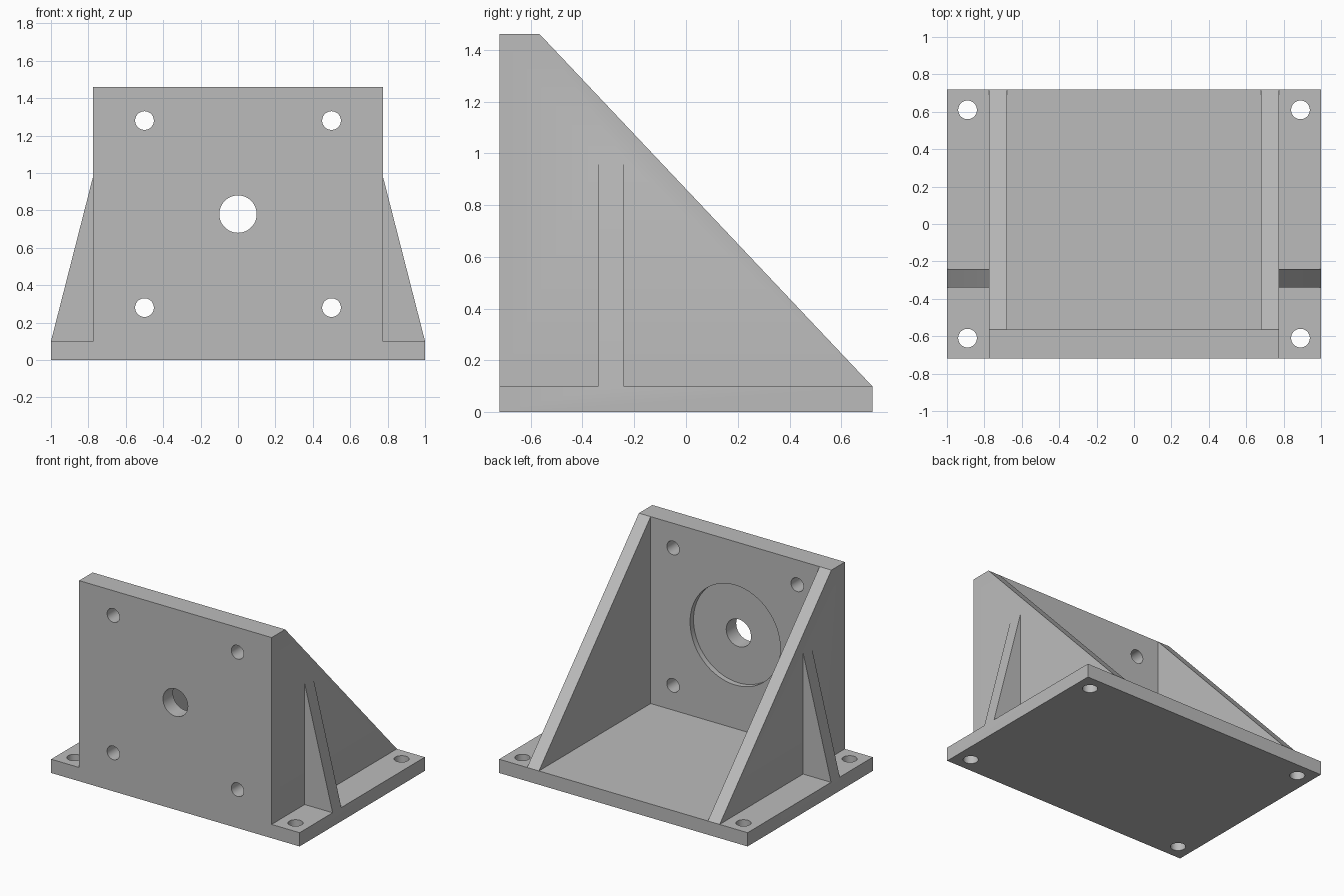
import bpy
import bmesh
import math
from mathutils import Matrix, Vector

cube = bpy.data.objects.get("Cube")
if cube:
    bpy.data.objects.remove(cube)

# Overall dimensions
HALF_X, HALF_Y, BASE_T = 1.0, 0.72, 0.1
PLATE_X, PLATE_BACK, TOP = 0.775, -0.565, 1.46
WALL_IN = 0.68

steel = bpy.data.materials.new("grey_steel")
steel.use_nodes = True
grey = (0.5, 0.5, 0.5, 1)
steel.diffuse_color = grey
steel.node_tree.nodes["Principled BSDF"].inputs["Base Color"].default_value = grey


def finish(name, bm):
    bmesh.ops.recalc_face_normals(bm, faces=bm.faces[:])
    mesh = bpy.data.meshes.new(name)
    bm.to_mesh(mesh)
    bm.free()
    mesh.materials.append(steel)
    obj = bpy.data.objects.new(name, mesh)
    bpy.context.collection.objects.link(obj)
    return obj


def prism(name, points, sweep):
    """Extrude a flat 3D outline along a sweep vector."""
    bm = bmesh.new()
    face = bm.faces.new([bm.verts.new(p) for p in points])
    result = bmesh.ops.extrude_face_region(bm, geom=[face])
    moved = [v for v in result["geom"] if isinstance(v, bmesh.types.BMVert)]
    bmesh.ops.translate(bm, verts=moved, vec=Vector(sweep))
    return finish(name, bm)


def cutter(centre, radius, depth, along_y=False, sides=48):
    bm = bmesh.new()
    turn = Matrix.Rotation(math.pi / 2, 4, "X") if along_y else Matrix()
    bmesh.ops.create_cone(bm, cap_ends=True, segments=sides, radius1=radius,
                          radius2=radius, depth=depth,
                          matrix=Matrix.Translation(centre) @ turn)
    obj = finish("hole_cutter", bm)
    obj.hide_render = True
    return obj


def combine(target, others, operation):
    """Apply boolean operations and discard the operands."""
    bpy.context.view_layer.objects.active = target
    for other in others:
        mod = target.modifiers.new("combine", "BOOLEAN")
        mod.operation, mod.solver, mod.object = operation, "EXACT", other
        bpy.ops.object.modifier_apply(modifier=mod.name)
        bpy.data.objects.remove(other)


# Base plate
bracket = prism("angle_bracket", [(x, y, 0) for x, y in (
    (-HALF_X, -HALF_Y), (HALF_X, -HALF_Y), (HALF_X, HALF_Y), (-HALF_X, HALF_Y))],
    (0, 0, BASE_T))

# Upright front plate
upright = prism("upright_plate", [(x, -HALF_Y, z) for x, z in (
    (-PLATE_X, 0), (PLATE_X, 0), (PLATE_X, TOP), (-PLATE_X, TOP))],
    (0, PLATE_BACK + HALF_Y, 0))
parts = [upright]

for side in (-1, 1):
    # Triangular side wall
    parts.append(prism("side_wall", [(side * WALL_IN, y, z) for y, z in (
        (-HALF_Y, 0), (HALF_Y, 0), (HALF_Y, BASE_T), (PLATE_BACK, TOP), (-HALF_Y, TOP))],
        (side * (PLATE_X - WALL_IN), 0, 0)))
    # Outer stiffening rib
    parts.append(prism("side_rib", [(side * x, -0.34, z) for x, z in (
        (WALL_IN + 0.05, 0.05), (HALF_X, 0.05), (HALF_X, BASE_T),
        (PLATE_X, 0.98), (WALL_IN + 0.05, 0.98))], (0, 0.1, 0)))
combine(bracket, parts, "UNION")

# Mounting holes in the base and upright, centre bore and rear recess
cuts = [cutter((x, y, BASE_T / 2), 0.05, 0.3) for x in (-0.89, 0.89) for y in (-0.61, 0.61)]
cuts += [cutter((x, -0.64, z), 0.05, 0.4, True) for x in (-0.5, 0.5) for z in (0.28, 1.28)]
cuts.append(cutter((0, -0.64, 0.78), 0.1, 0.4, True))
cuts.append(cutter((0, PLATE_BACK + 0.06, 0.78), 0.363, 0.2, True, 96))
combine(bracket, cuts, "DIFFERENCE")

# Merge coplanar faces and smooth the bores
bm = bmesh.new()
bm.from_mesh(bracket.data)
bmesh.ops.remove_doubles(bm, verts=bm.verts[:], dist=0.0001)
bmesh.ops.dissolve_limit(bm, angle_limit=math.radians(0.5), verts=bm.verts[:], edges=bm.edges[:])
bm.to_mesh(bracket.data)
bm.free()
bpy.ops.object.select_all(action="DESELECT")
bracket.select_set(True)
bpy.context.view_layer.objects.active = bracket
bpy.ops.object.shade_smooth_by_angle(angle=math.radians(30))
